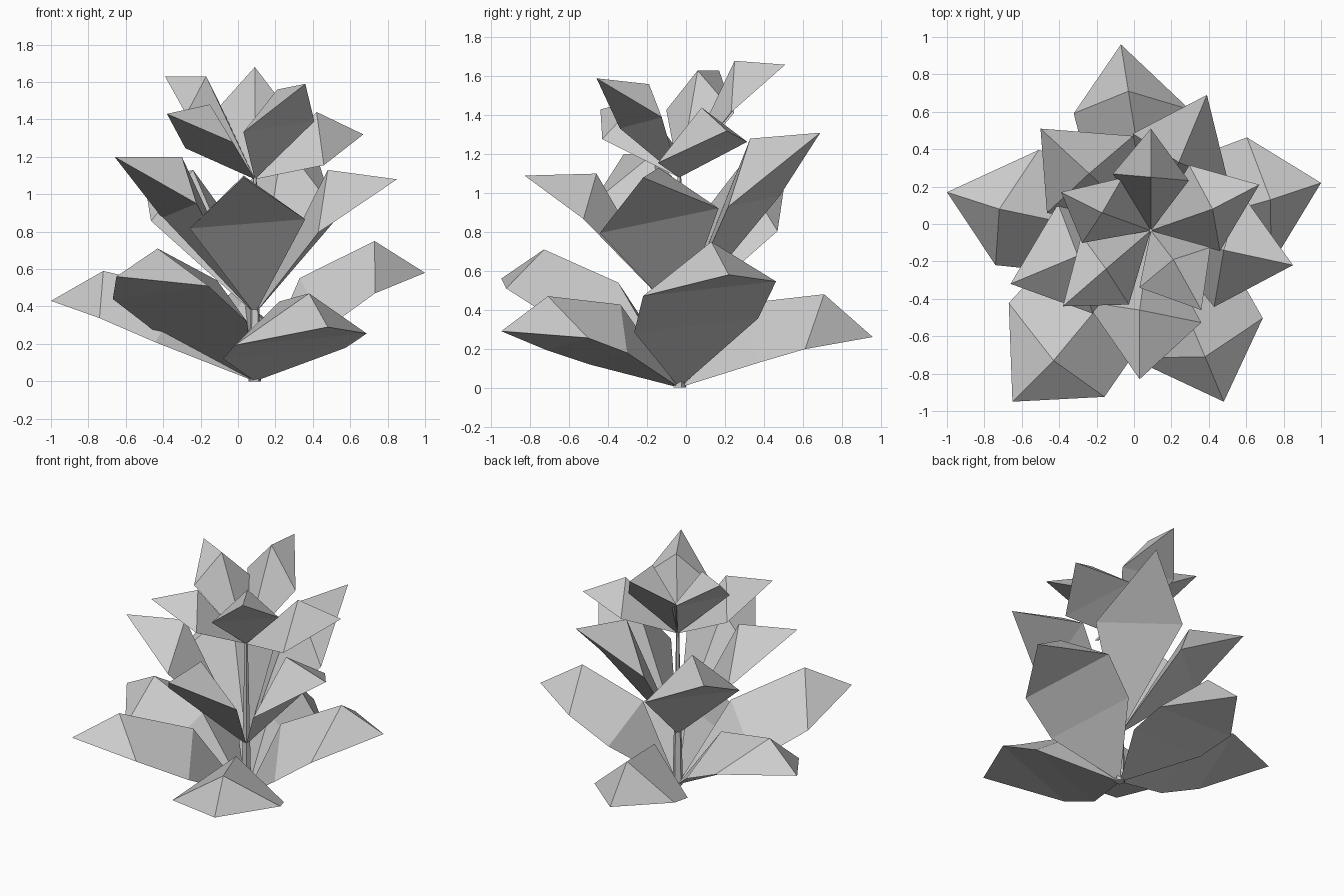
import bpy
import bmesh
from mathutils import Vector

cube = bpy.data.objects.get("Cube")
if cube:
    bpy.data.objects.remove(cube, do_unlink=True)

STEM_X, STEM_Y = 0.09, -0.035
SKEW = -0.13  # every leaf is broadest a little further out on its left half

# One plain grey for the whole plant
grey = bpy.data.materials.new("pale_grey")
grey.use_nodes = True
colour = (0.6, 0.6, 0.6, 1)
grey.diffuse_color = colour
grey.node_tree.nodes["Principled BSDF"].inputs["Base Color"].default_value = colour


def finish(bm, name):
    """Turn a bmesh into a flat shaded object."""
    bmesh.ops.recalc_face_normals(bm, faces=bm.faces)
    mesh = bpy.data.meshes.new(name)
    bm.to_mesh(mesh)
    bm.free()
    mesh.materials.append(grey)
    obj = bpy.data.objects.new(name, mesh)
    bpy.context.collection.objects.link(obj)
    return obj


def leaf(name, root_z, tip, ridge, width, reach, lift, tilt, broad):
    """Faceted leaf: a pointed wedge with a raised ridge and a creased underside."""
    root = Vector((STEM_X, STEM_Y, root_z))
    tip, ridge = Vector(tip), Vector(ridge)
    along = (tip - root).normalized()
    rise = ridge - root
    normal = (rise - along * rise.dot(along)).normalized()
    side = (along.cross(normal) + normal * tilt + along * SKEW).normalized()

    def ring(fraction, height, half_width, top):
        middle = root.lerp(tip, fraction) + normal * height
        return middle - side * half_width, top, middle + side * half_width

    rings = [ring(reach, lift, width, ridge)]
    if broad:
        shoulder = root.lerp(ridge, 0.52) + normal * 0.19
        rings.insert(0, ring(0.41, lift * 0.8, width * 0.93, shoulder))

    bm = bmesh.new()
    first, last = bm.verts.new(root), bm.verts.new(tip)
    loops = [[bm.verts.new(p) for p in points] for points in rings]
    for end, loop in ((first, loops[0]), (last, loops[-1])):
        for i in range(3):
            bm.faces.new((end, loop[i], loop[(i + 1) % 3]))
    for a, b in zip(loops, loops[1:]):
        for i in range(3):
            j = (i + 1) % 3
            bm.faces.new((a[i], a[j], b[j], b[i]))
    return finish(bm, name)


# Leaf tiers: each leaf has a tip, a ridge peak, a half width, the fraction
# of its length where it is broadest, the lift of its corners and their tilt
lower = {
    "left": ((1, 0.22, 0.58), (0.73, 0.13, 0.75), 0.35, 0.7, 0.12, 0),
    "right": ((-1, 0.17, 0.43), (-0.72, 0.08, 0.59), 0.33, 0.68, 0.08, 0),
    "back": ((-0.07, 0.96, 0.26), (-0.03, 0.71, 0.48), 0.31, 0.65, 0.04, 0),
    "front_left": ((0.48, -0.95, 0.29), (0.38, -0.71, 0.47), 0.37, 0.64, 0.04, -0.06),
    "front_right": ((-0.65, -0.95, 0.56), (-0.43, -0.73, 0.71), 0.36, 0.72, 0.08, -0.17),
}
middle = {
    "front": ((0.03, -0.83, 1.09), (0.03, -0.46, 1.1), 0.315, 0.6, 0.06, 0.12),
    "left": ((0.85, -0.22, 1.08), (0.48, -0.14, 1.13), 0.32, 0.61, 0.08, -0.12),
    "back_left": ((0.39, 0.69, 1.31), (0.24, 0.33, 1.28), 0.29, 0.59, 0.06, 0),
    "back_right": ((-0.5, 0.51, 1.07), (-0.24, 0.27, 1.13), 0.31, 0.6, 0.06, 0),
    "front_right": ((-0.66, -0.32, 1.2), (-0.3, -0.17, 1.2), 0.31, 0.6, 0.07, 0),
}
upper = {
    "back": ((0.09, 0.51, 1.66), (0.09, 0.25, 1.68), 0.205, 0.57, 0.035, 0),
    "left": ((0.67, 0.21, 1.32), (0.42, 0.08, 1.44), 0.25, 0.5, 0.01, -0.08),
    "front_left": ((0.36, -0.46, 1.59), (0.21, -0.19, 1.56), 0.22, 0.51, 0.03, -0.15),
    "back_right": ((-0.39, 0.17, 1.63), (-0.17, 0.06, 1.63), 0.205, 0.58, 0.03, 0),
    "front_right": ((-0.38, -0.44, 1.43), (-0.15, -0.24, 1.48), 0.225, 0.52, 0, 0),
}
for tier, root_z, leaves in (("lower", 0, lower), ("middle", 0.36, middle),
                             ("upper", 1.08, upper)):
    for place, shape in leaves.items():
        leaf(f"{tier}_leaf_{place}", root_z, *shape, broad=tier == "lower")

# Slim tapered stem
height = 1.1
bpy.ops.mesh.primitive_cone_add(vertices=5, radius1=0.035, radius2=0.01,
                                depth=height,
                                location=(STEM_X, STEM_Y, height / 2))
stem = bpy.context.object
stem.name = "stem"
stem.data.materials.append(grey)
